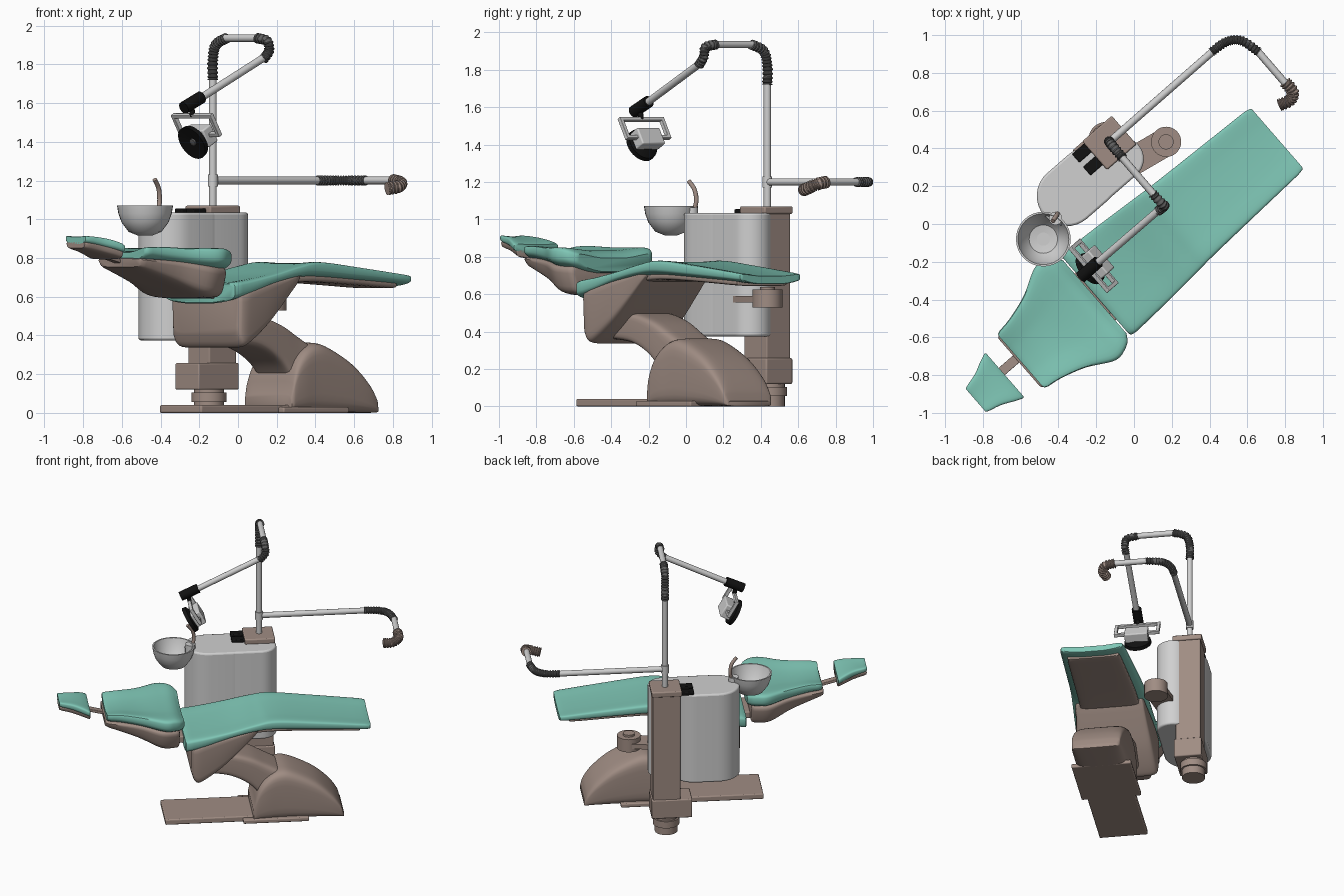
import bpy, bmesh, math
from mathutils import Vector, Matrix

if "Cube" in bpy.data.objects:
    bpy.data.objects.remove(bpy.data.objects["Cube"])

TURN = math.radians(41)          # the chair lies along a diagonal
MID = -0.155                     # chair centre line, across the chair
CHAIR = Matrix.Rotation(TURN, 4, 'Z')


def material(name, rgb):
    m = bpy.data.materials.new(name)
    m.use_nodes = True
    m.diffuse_color = (*rgb, 1)
    bsdf = m.node_tree.nodes["Principled BSDF"]
    bsdf.inputs["Base Color"].default_value = (*rgb, 1)
    bsdf.inputs["Roughness"].default_value = 0.6
    return m


TEAL = material("teal upholstery", (0.21, 0.56, 0.46))
BROWN = material("taupe plastic", (0.35, 0.265, 0.228))
PALE = material("pale grey", (0.63, 0.63, 0.63))
DARK = material("dark grey rubber", (0.12, 0.12, 0.12))
BLACK = material("black", (0.006, 0.006, 0.006))


def finish(name, bm, mat, matrix=Matrix(), bevel=0):
    bmesh.ops.recalc_face_normals(bm, faces=bm.faces)
    mesh = bpy.data.meshes.new(name)
    bm.to_mesh(mesh)
    bm.free()
    ob = bpy.data.objects.new(name, mesh)
    bpy.context.collection.objects.link(ob)
    mesh.materials.append(mat)
    ob.matrix_world = matrix
    if bevel:
        mod = ob.modifiers.new("soft edges", 'BEVEL')
        mod.width, mod.segments = bevel, 3
    bpy.ops.object.select_all(action='DESELECT')
    ob.select_set(True)
    bpy.context.view_layer.objects.active = ob
    bpy.ops.object.shade_smooth_by_angle(angle=math.radians(40))
    return ob


def skin(rings):
    """Bridge a list of closed rings and cap both ends."""
    bm = bmesh.new()
    rows = [[bm.verts.new(p) for p in ring] for ring in rings]
    n = len(rows[0])
    for a, b in zip(rows, rows[1:]):
        for i in range(n):
            bm.faces.new((a[i], a[(i + 1) % n], b[(i + 1) % n], b[i]))
    bm.faces.new(rows[0])
    bm.faces.new(rows[-1])
    return bm


def spline(points, steps):
    """Catmull-Rom samples through points of any dimension."""
    pts = [points[0], *points, points[-1]]
    out = []
    for k in range(len(points) - 1):
        quad = list(zip(*pts[k:k + 4]))
        for s in range(steps):
            t = s / steps
            out.append([b + t * ((c - a) + t * ((2 * a - 5 * b + 4 * c - d)
                        + t * (3 * b - a - 3 * c + d))) / 2 for a, b, c, d in quad])
    return out + [list(points[-1])]


def loft(name, sections, mat, power=0.4, taper=1, lift=0, edge=0.012):
    """Sections along the chair: (station, half width, bottom, top)."""
    rows = [(r, 1) for r in spline(sections, 6)]
    ends = [([rows[i][0][0] + d * edge] + rows[i][0][1:], k)
            for i, d, k in ((0, 0, 0.85), (0, 0.3, 0.95), (-1, -0.3, 0.95), (-1, 0, 0.85))]
    u0, u1 = rows[0][0][0] + edge, rows[-1][0][0] - edge
    rows = ends[:2] + [r for r in rows if u0 <= r[0][0] <= u1] + ends[2:]
    rings = []
    for (u, hw, zb, zt), k in rows:
        ring = []
        for i in range(32):
            a = math.tau * (i + 0.5) / 32
            c, s = (math.copysign(abs(f) ** power, f) for f in (math.cos(a), math.sin(a)))
            wide = taper + (1 - taper) * (s + 1) / 2
            ring.append((u, MID + hw * (1 + k) / 2 * c * wide,
                         (zb + zt) / 2 + k * (zt - zb) / 2 * s + lift * c * c))
        rings.append(ring)
    return finish(name, skin(rings), mat, CHAIR)


def tube(name, points, r, mat, ribs=0, steps=8):
    """Round tube along a path; ribs makes it a corrugated sleeve."""
    path = [Vector(p) for p in spline(points, ribs * 4 // (len(points) - 1) if ribs else steps)]
    side, last, rings = None, None, []
    for i, p in enumerate(path):
        t = (path[min(i + 1, len(path) - 1)] - path[max(i - 1, 0)]).normalized()
        side = last.rotation_difference(t) @ side if last else t.orthogonal().normalized()
        last, up = t, t.cross(side)
        rad = r * (0.82 if ribs and i % 4 > 1 else 1)
        rings.append([p + rad * (math.cos(a) * side + math.sin(a) * up)
                      for a in (math.tau * k / 16 for k in range(16))])
    return finish(name, skin(rings), mat)


def lathe(name, profile, mat, matrix):
    rings = [[(max(r, 0.001) * math.cos(math.tau * k / 32),
               max(r, 0.001) * math.sin(math.tau * k / 32), z) for k in range(32)]
             for r, z in profile]
    return finish(name, skin(rings), mat, matrix)


def drum(name, r, z0, z1, mat, x, y):
    return lathe(name, [(r, z0), (r, z1)], mat, Matrix.Translation((x, y, 0)))


def box(name, lo, hi, mat, matrix=CHAIR, bevel=0.008):
    bm = bmesh.new()
    bmesh.ops.create_cube(bm, size=1)
    lo, hi = Vector(lo), Vector(hi)
    bmesh.ops.scale(bm, vec=hi - lo, verts=bm.verts)
    bmesh.ops.translate(bm, vec=(lo + hi) / 2, verts=bm.verts)
    return finish(name, bm, mat, matrix, bevel)


def capsule(name, start, end, r, z0, z1, mat, bevel=0, matrix=Matrix()):
    """Upright prism with a round-ended outline between two points."""
    a, b = Vector(start), Vector(end)
    angle = math.atan2(b.y - a.y, b.x - a.x)
    line = []
    for c, turn in ((b, angle - math.pi / 2), (a, angle + math.pi / 2)):
        for k in range(17):
            t = turn + math.pi * k / 16
            line.append((c.x + r * math.cos(t), c.y + r * math.sin(t)))
    return finish(name, skin([[(x, y, z) for x, y in line] for z in (z0, z1)]), mat, matrix, bevel)


# Base: floor plate, flank plate, rounded body and lifting arm
box("base_plate", (-0.53, MID - 0.165, 0), (0.3, MID + 0.165, 0.04), BROWN)
box("base_flank", (0, MID - 0.205, 0), (0.45, MID + 0.205, 0.03), BROWN)
loft("base_body", [(0.07, 0.19, 0, 0.1), (0.11, 0.192, 0, 0.24), (0.17, 0.192, 0, 0.32),
                   (0.25, 0.188, 0, 0.36), (0.34, 0.185, 0, 0.35), (0.5, 0.18, 0, 0.27),
                   (0.61, 0.175, 0, 0.175), (0.668, 0.168, 0, 0.095), (0.694, 0.16, 0, 0.03)],
     BROWN, power=0.35)
loft("lift_arm", [(-0.29, 0.15, 0.36, 0.5), (-0.1, 0.15, 0.335, 0.5), (0.05, 0.145, 0.255, 0.46),
                  (0.17, 0.14, 0.12, 0.4), (0.28, 0.14, 0.06, 0.34)], BROWN, power=0.3)

# Seat: pan and long cushion
loft("seat_pan", [(-0.36, 0.27, 0.40, 0.62), (-0.325, 0.28, 0.34, 0.63), (-0.27, 0.28, 0.355, 0.65),
                  (-0.14, 0.268, 0.45, 0.68), (-0.01, 0.25, 0.575, 0.7), (0.1, 0.235, 0.69, 0.72)],
     BROWN, power=0.22, taper=0.96)
loft("seat_cushion", [(-0.402, 0.285, 0.56, 0.664), (-0.27, 0.28, 0.595, 0.68), (-0.1, 0.27, 0.65, 0.708),
                      (0.08, 0.257, 0.685, 0.75), (0.22, 0.247, 0.69, 0.77),
                      (0.5, 0.234, 0.674, 0.742), (0.87, 0.218, 0.65, 0.697)],
     TEAL, power=0.4, lift=0.019, edge=0.02)
loft("seat_underside", [(-0.1, 0.2, 0.64, 0.68), (0.2, 0.2, 0.675, 0.72), (0.8, 0.18, 0.643, 0.68)], BROWN)

# Backrest: shell, hinge and cushion with raised sides
loft("back_shell", [(-0.94, 0.188, 0.75, 0.80), (-0.72, 0.24, 0.668, 0.79), (-0.56, 0.305, 0.6, 0.77),
                    (-0.44, 0.28, 0.592, 0.76)], BROWN, power=0.38, taper=0.83)
loft("back_cushion", [(-0.93, 0.194, 0.765, 0.828), (-0.83, 0.208, 0.755, 0.833), (-0.69, 0.252, 0.735, 0.828),
                      (-0.55, 0.325, 0.715, 0.83), (-0.47, 0.315, 0.71, 0.825), (-0.41, 0.275, 0.71, 0.795)],
     TEAL, power=0.5, lift=0.042, edge=0.02)
box("back_hinge", (-0.5, MID - 0.12, 0.59), (-0.3, MID + 0.12, 0.64), BROWN)

# Headrest: bar, shell and cushion
box("headrest_bar", (-1.1, MID, 0.775), (-0.88, MID + 0.05, 0.795), BROWN,
    CHAIR @ Matrix.Translation((-1, 0, 0.785)) @ Matrix.Rotation(0.25, 4, 'Y')
    @ Matrix.Translation((1, 0, -0.77)), 0.004)
HEAD = [(-1.245, 0.085, 0.868, 0.91), (-1.16, 0.107, 0.848, 0.903),
        (-1.09, 0.14, 0.828, 0.888), (-1.04, 0.16, 0.812, 0.868)]
loft("headrest_cushion", HEAD, TEAL, power=0.55, lift=0.012)
loft("headrest_shell", [(u, w * 0.96, b - 0.02, t - 0.025) for u, w, b, t in HEAD], BROWN, 0.5, 0.85)

# Cabinet wrapped in front of the service column
capsule("cabinet", (-0.17, 0.345), (-0.02, 0.345), 0.16, 0.375, 1.035, PALE, 0.012, CHAIR)
capsule("cabinet_front", (-0.05, 0.3), (0.18, 0.3), 0.113, 0.375, 1.035, PALE, 0.012, CHAIR)
box("service_column", (0.09, 0.33, 0.13), (0.278, 0.5, 1.06), BROWN)
box("column_cap", (0.08, 0.31, 1.03), (0.287, 0.51, 1.07), BROWN)
box("column_foot_box", (0.01, 0.32, 0.12), (0.287, 0.508, 0.258), BROWN)
drum("column_foot", 0.078, 0, 0.12, BROWN, -0.15, 0.45)
drum("column_foot_flange", 0.09, 0.055, 0.105, BROWN, -0.15, 0.45)
for v in (0.465, 0.375):
    box("switch", (-0.005, v - 0.03, 1.03), (0.085, v + 0.03, 1.055), BLACK, bevel=0.006)

# Side bracket beside the seat
capsule("side_bracket", (-0.07, 0.295), (0.17, 0.435), 0.075, 0.555, 0.59, BROWN)
drum("side_bracket_hub", 0.08, 0.53, 0.625, BROWN, 0.17, 0.435)
drum("side_bracket_knob", 0.04, 0.62, 0.64, BROWN, 0.17, 0.435)

# Rinse bowl, drain and spout
lathe("rinse_bowl", [(0, 0.915), (0.035, 0.915), (0.085, 0.935), (0.122, 0.985), (0.138, 1.03),
                     (0.145, 1.072), (0.135, 1.072), (0.112, 0.995), (0.075, 0.95), (0, 0.938)],
      PALE, Matrix.Translation((-0.48, -0.08, 0)))
drum("bowl_drain", 0.035, 0.935, 0.945, PALE, -0.48, -0.08)
drum("bowl_neck", 0.035, 0.97, 1.065, PALE, -0.415, 0.03)
tube("spout", [(-0.41, 0.04, 1.04), (-0.405, 0.055, 1.1), (-0.41, 0.045, 1.16), (-0.43, 0.015, 1.205)],
     0.012, BROWN)

# Lamp pole, bends and arm
PX, PY = -0.13, 0.435
tube("lamp_pole", [(PX, PY, 1.06), (PX, PY, 1.74)], 0.02, PALE, steps=1)
tube("lamp_bend", [(PX, PY, 1.72), (PX, PY, 1.82), (-0.115, 0.415, 1.9), (-0.06, 0.35, 1.935)],
     0.028, DARK, ribs=15)
tube("lamp_top_tube", [(-0.07, 0.36, 1.935), (0.11, 0.15, 1.935)], 0.02, PALE, steps=1)
tube("lamp_elbow", [(0.1, 0.16, 1.935), (0.15, 0.105, 1.92), (0.16, 0.095, 1.87), (0.13, 0.07, 1.825)],
     0.027, DARK, ribs=12)
tube("lamp_arm", [(0.15, 0.09, 1.845), (-0.21, -0.22, 1.615)], 0.02, PALE, steps=1)
tube("lamp_joint", [(-0.19, -0.2, 1.63), (-0.28, -0.28, 1.575)], 0.033, BLACK, steps=1)

# Lamp head: handle frame and housing lean with the reflector disc
centre = Vector((-0.19, -0.2, 1.43))
LAMP = Matrix.Translation(centre) @ CHAIR @ Matrix.Rotation(math.radians(-30), 4, 'Y')
for s in (-1, 1):
    box("lamp_frame_side", (-0.012, s * 0.145 - 0.011, 0), (0.012, s * 0.145 + 0.011, 0.13), PALE, LAMP, 0.003)
for z in (0.01, 0.12):
    box("lamp_frame_bar", (-0.012, -0.155, z - 0.01), (0.012, 0.155, z + 0.01), PALE, LAMP, 0.003)
box("lamp_housing", (-0.04, -0.08, -0.045), (0.03, 0.08, 0.055), PALE, LAMP)
tube("lamp_stem", [(-0.24, -0.245, 1.6), (-0.235, -0.24, 1.53)], 0.014, BLACK, steps=1)
facing = Vector((-0.66, -0.57, -0.5))
DISC = Matrix.Translation(centre + facing * 0.045) @ facing.to_track_quat('Z', 'Y').to_matrix().to_4x4()
lathe("lamp_disc", [(0.05, -0.015), (0.09, 0.005), (0.093, 0.03), (0.084, 0.03), (0, 0.012)], BLACK, DISC)
lathe("lamp_bulb", [(0.02, 0.01), (0.02, 0.025), (0, 0.03)], DARK, DISC)

# Instrument arm with sleeves and hose end
drum("arm_hub", 0.026, 1.17, 1.23, PALE, PX, PY)
tube("instrument_arm", [(PX, PY, 1.2), (0.43, 0.925, 1.2)], 0.02, PALE, steps=1)
tube("arm_sleeve", [(0.41, 0.91, 1.2), (0.49, 0.965, 1.2), (0.57, 0.97, 1.2), (0.66, 0.91, 1.2)],
     0.026, DARK, ribs=18)
tube("arm_end_tube", [(0.65, 0.92, 1.2), (0.81, 0.735, 1.2)], 0.02, PALE, steps=1)
tube("hose_end", [(0.8, 0.75, 1.2), (0.84, 0.7, 1.188), (0.825, 0.655, 1.168), (0.77, 0.63, 1.158)],
     0.034, BROWN, ribs=12)
